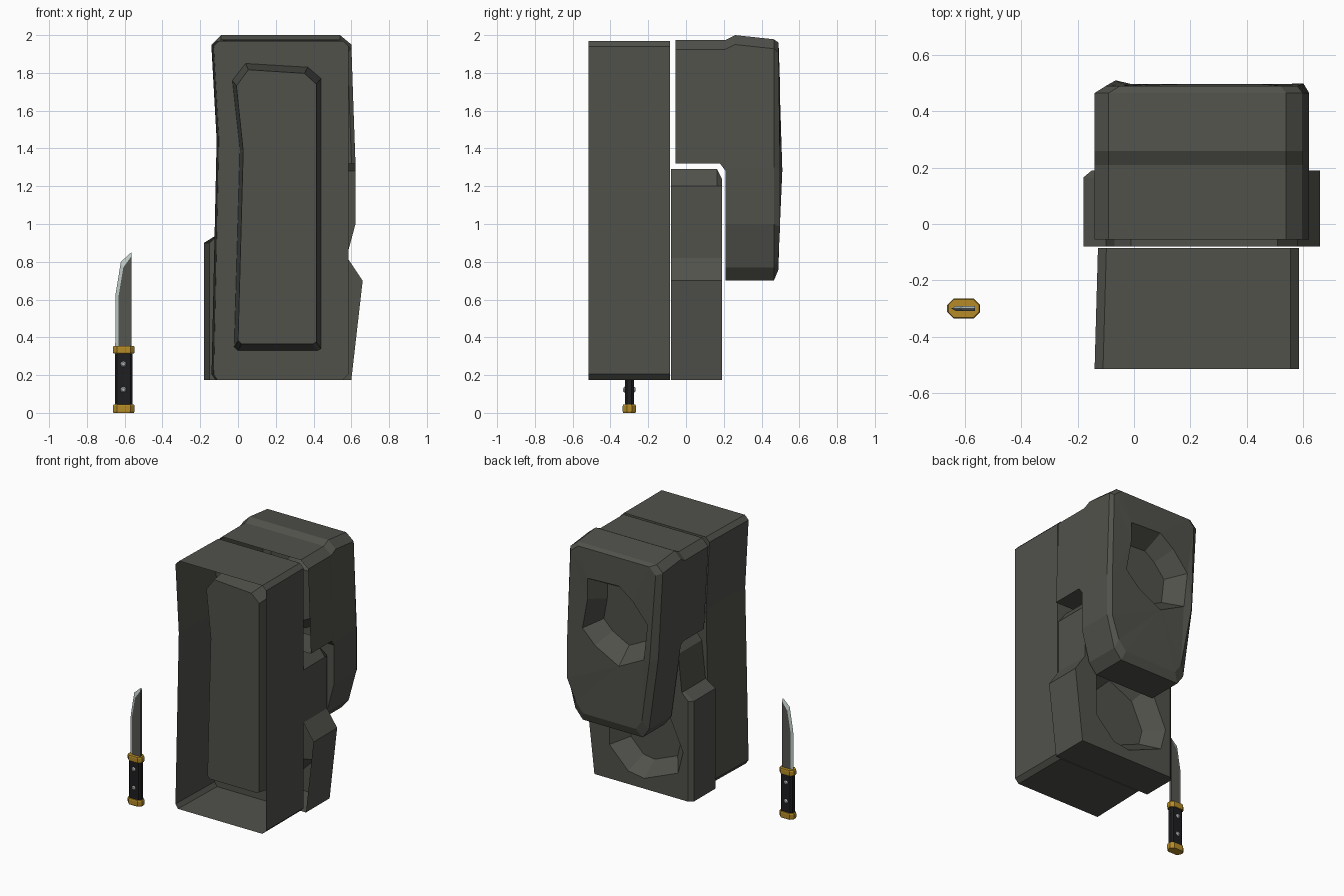
import bpy, bmesh, math
from mathutils import Vector

if "Cube" in bpy.data.objects:
    bpy.data.objects.remove(bpy.data.objects["Cube"])


def material(name, r, g, b):
    m = bpy.data.materials.new(name)
    m.diffuse_color = (r, g, b, 1)
    m.use_nodes = True
    m.node_tree.nodes["Principled BSDF"].inputs["Base Color"].default_value = m.diffuse_color
    return m


STONE = material("dark stone", 0.082, 0.083, 0.071)
STEEL = material("dark steel", 0.09, 0.093, 0.083)
EDGE = material("honed edge", 0.50, 0.58, 0.55)
BRASS = material("brass", 0.46, 0.26, 0.02)
BLACK = material("black grip", 0.013, 0.013, 0.015)
RIVET = material("rivet metal", 0.45, 0.48, 0.48)


def finish(bm, name, *mats):
    me = bpy.data.meshes.new(name)
    bm.to_mesh(me)
    bm.free()
    for m in mats:
        me.materials.append(m)
    ob = bpy.data.objects.new(name, me)
    bpy.context.collection.objects.link(ob)
    return ob


def add_rings(bm, rings):
    vs = [[bm.verts.new(p) for p in r] for r in rings]
    for a, b in zip(vs, vs[1:]):
        n = len(a)
        for i in range(n):
            j = (i + 1) % n
            bm.faces.new((a[i], a[j], b[j], b[i]))
    return vs


def loop_edges(bm, loop):
    return [bm.edges.get((loop[i - 1], loop[i])) for i in range(len(loop))]


# stone block: shell open at the front, with a tapered hollow in its back face
def stone(name, rings, hollow, y, depth, sx, sz):
    bm = bmesh.new()
    outer = add_rings(bm, rings)
    cx = sum(p[0] for p in hollow) / len(hollow)
    cz = sum(p[1] for p in hollow) / len(hollow)
    rim = [(x, y, z) for x, z in hollow]
    floor = [(cx + (x - cx) * sx, y - depth, cz + (z - cz) * sz) for x, z in hollow]
    inner = add_rings(bm, [rim, floor])
    bm.faces.new(inner[1])
    edges = loop_edges(bm, outer[-1]) + loop_edges(bm, inner[0])
    bmesh.ops.triangle_fill(bm, use_beauty=True, edges=edges, normal=(0, 1, 0))
    bmesh.ops.remove_doubles(bm, verts=bm.verts[:], dist=0.0005)
    bmesh.ops.recalc_face_normals(bm, faces=bm.faces[:])
    back = max(bm.faces, key=lambda f: f.calc_center_median().y + min(f.calc_area(), 0.01))
    if back.normal.y < 0:
        bmesh.ops.reverse_faces(bm, faces=bm.faces[:])
    return finish(bm, name, STONE)


def at_y(pts, y):
    return [(x, y, z) for x, z in pts]


# front slab
slab = [(-.11, 1.97), (.555, 1.97), (.585, 1.94), (.585, .205), (.555, .175),
        (-.12, .175), (-.14, .205), (-.113, 1.45), (-.14, 1.94)]
slab_back = [(x + (.012 if x < 0 else 0), z) for x, z in slab]
slab_hollow = [(-.03, 1.76), (.04, 1.85), (.37, 1.83), (.44, 1.77), (.44, .34),
               (.42, .33), (0, .33), (-.02, .35), (.01, 1.4)]
stone("front_slab", [at_y(slab, -.515), at_y(slab_back, -.085)],
      slab_hollow, -.085, .265, .9, .955)

# lower back block
low = [(-.18, .175), (-.18, .9), (-.1, .95), (-.07, 1.22), (-.01, 1.29),
       (.51, 1.29), (.58, 1.2), (.58, .82), (.66, .7), (.60, .175)]
low_back = [(x + (.03 if x < -.15 else 0), min(z, 1.24)) for x, z in low]
low_hollow = [(.48, .75), (.48, .42), (.33, .27), (.2, .25), (-.07, .36),
              (-.11, .52), (.02, .8), (.3, .93)]
stone("lower_block", [at_y(low, -.08), at_y(low, .165), at_y(low_back, .19)],
      low_hollow, .19, .12, .68, .68)


# upper back block with a hanging rear lobe
def upper_outline(top):
    return [(-.09, top), (.54, top), (.60, top - .05), (.622, 1.3), (.622, 1.0),
            (.56, .77), (.50, .70), (.02, .70), (-.03, .77), (-.105, 1.3), (-.14, top - .05)]


def upper_ring(y, top, floor=0.0):
    return [(x, y, max(z, floor)) for x, z in upper_outline(top)]


rear = []
for x, z in upper_outline(1.975):
    bulge = .02 if .9 < z < 1.5 and x < .3 else .008 if .9 < z < 1.5 else 0
    nx = x + .04 if x < .3 else x - .02
    rear.append((nx, .49 + bulge, z + .06 if z < .8 else z - .015))
upper_rings = [upper_ring(-.055, 1.975, 1.32), upper_ring(.18, 1.975, 1.32),
               upper_ring(.21, 1.975, 1.28), upper_ring(.21, 1.975),
               upper_ring(.26, 2.0), upper_ring(.465, 1.978), rear]
upper_hollow = [(.44, 1.75), (.19, 1.76), (.08, 1.68), (-.04, 1.54), (-.01, 1.28),
                (.19, 1.18), (.38, 1.28), (.48, 1.38), (.44, 1.6)]
stone("upper_block", upper_rings, upper_hollow, .497, .14, .7, .7)


# knife
KX, KY = -.605, -.3


def bar(name, hx, hy, c, z0, z1, bevel, mat):
    sec = [(hx - c, -hy), (hx, c - hy), (hx, hy - c), (hx - c, hy),
           (c - hx, hy), (-hx, hy - c), (-hx, c - hy), (c - hx, -hy)]
    levels = [(z0, 1 - bevel), (z0 + .008, 1), (z1 - .008, 1), (z1, 1 - bevel)]
    bm = bmesh.new()
    vs = add_rings(bm, [[(KX + x * s, KY + y * s, z) for x, y in sec] for z, s in levels])
    bm.faces.new(vs[0])
    bm.faces.new(vs[-1])
    bmesh.ops.recalc_face_normals(bm, faces=bm.faces[:])
    return finish(bm, name, mat)


bar("knife_pommel", .058, .035, .022, 0, .044, .07, BRASS)
bar("knife_guard", .058, .035, .022, .314, .355, .07, BRASS)
bar("knife_grip", .047, .024, .012, .04, .32, 0, BLACK)

# rivets through the grip
for i, z in enumerate((.123, .258)):
    bm = bmesh.new()
    vs = add_rings(bm, [[(KX - .002 + r * math.cos(a * math.pi / 4), KY + y,
                          z + r * math.sin(a * math.pi / 4)) for a in range(8)]
                        for y, r in ((-.033, .009), (-.025, .016), (.025, .016), (.033, .009))])
    bm.faces.new(vs[0])
    bm.faces.new(vs[-1])
    bmesh.ops.recalc_face_normals(bm, faces=bm.faces[:])
    finish(bm, f"grip_rivet_{i + 1}", RIVET)

# blade: flat body with a honed wedge along the cutting side
inner = [(-.632, .35), (-.632, .62), (-.607, .77), (-.565, .828)]
cut = [(-.65, .35), (-.648, .63), (-.62, .80), (-.565, .85)]
bm = bmesh.new()
tip = [bm.verts.new((x, KY, z)) for x, z in cut]
sides = []
for s in (-1, 1):
    v = [bm.verts.new((x, KY + s * .009, z)) for x, z in inner]
    heel = bm.verts.new((-.565, KY + s * .009, .35))
    bm.faces.new(v + [heel])
    for i in range(3):
        bm.faces.new((v[i], v[i + 1], tip[i + 1], tip[i])).material_index = 1
    sides.append((v, heel))
(a, ha), (b, hb) = sides
bm.faces.new((ha, hb, b[3], a[3]))
bm.faces.new((a[3], b[3], tip[3]))
bm.faces.new((ha, a[0], tip[0], b[0], hb))
bmesh.ops.recalc_face_normals(bm, faces=bm.faces[:])
finish(bm, "knife_blade", STEEL, EDGE)
